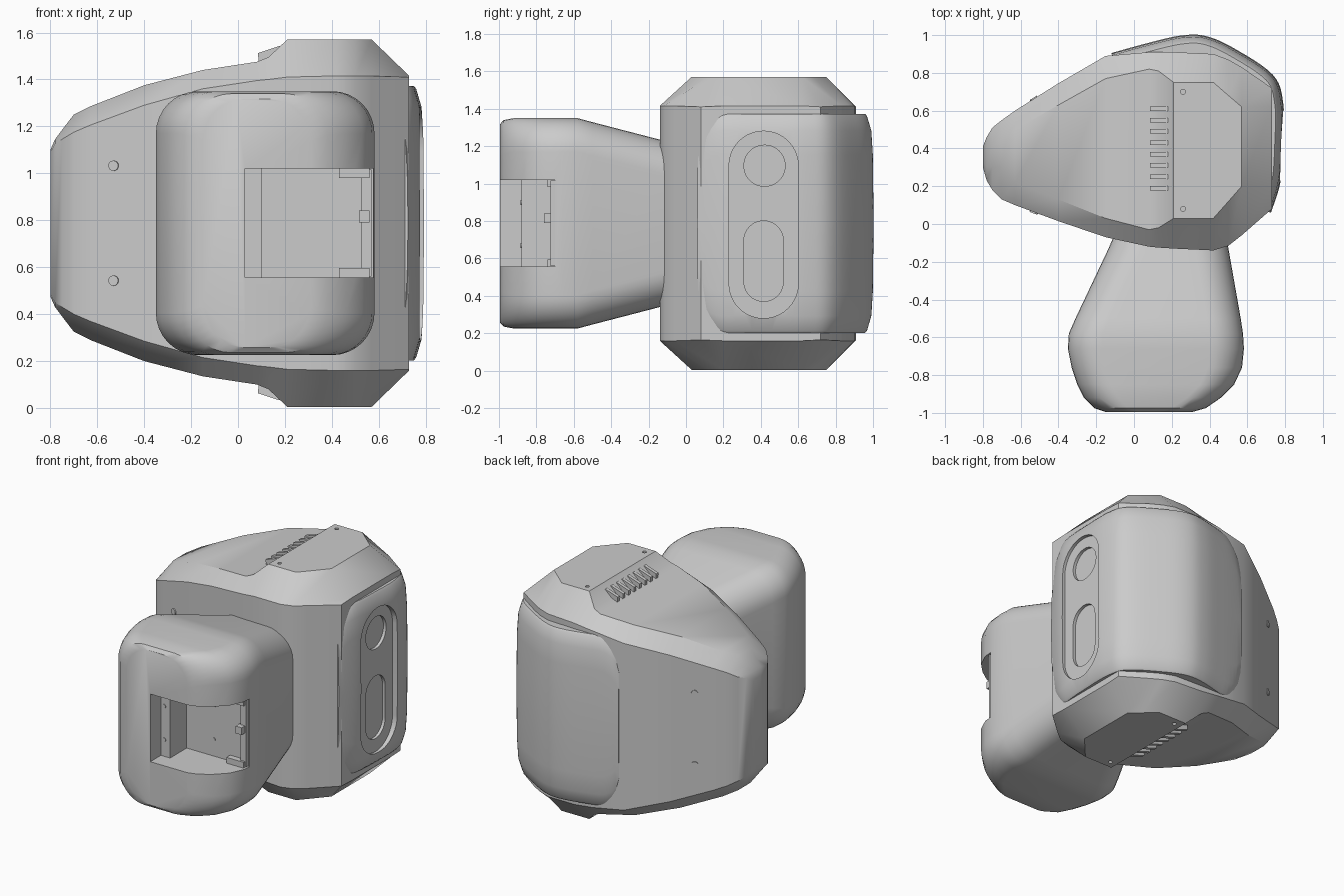
import bpy, bmesh, math
from mathutils import Vector

if "Cube" in bpy.data.objects:
    bpy.data.objects.remove(bpy.data.objects["Cube"], do_unlink=True)

MID = 0.787  # the model is mirrored above and below this height
grey = bpy.data.materials.new("light_grey")
grey.use_nodes = True
grey.diffuse_color = (0.6, 0.6, 0.6, 1)
grey.node_tree.nodes["Principled BSDF"].inputs["Base Color"].default_value = (0.6, 0.6, 0.6, 1)


def loft(name, rings):
    """Skin a row of equal rings and cap both ends."""
    bm = bmesh.new()
    rows = [[bm.verts.new(p) for p in ring] for ring in rings]
    n = len(rows[0])
    for a, b in zip(rows, rows[1:]):
        for i in range(n):
            j = (i + 1) % n
            bm.faces.new((a[i], a[j], b[j], b[i]))
    bm.faces.new(rows[0])
    bm.faces.new(rows[-1])
    bmesh.ops.recalc_face_normals(bm, faces=bm.faces)
    mesh = bpy.data.meshes.new(name)
    bm.to_mesh(mesh)
    bm.free()
    ob = bpy.data.objects.new(name, mesh)
    bpy.context.collection.objects.link(ob)
    mesh.materials.append(grey)
    return ob


def spline(points, steps):
    """Smooth curve through points of any dimension."""
    out = []
    for i in range(len(points) - 1):
        quad = [points[max(0, min(len(points) - 1, i + k))] for k in (-1, 0, 1, 2)]
        for s in range(steps):
            t = s / steps
            out.append([0.5 * (2 * b + (c - a) * t + (2 * a - 5 * b + 4 * c - d) * t * t
                               + (3 * b - a - 3 * c + d) * t ** 3) for a, b, c, d in zip(*quad)])
    return out + [list(points[-1])]


def rounded(u0, u1, v0, v1, r, seg=8):
    """Rounded rectangle outline."""
    pts = []
    corners = ((u1 - r, v1 - r), (u0 + r, v1 - r), (u0 + r, v0 + r), (u1 - r, v0 + r))
    for k, (cu, cv) in enumerate(corners):
        for s in range(seg + 1):
            a = math.pi / 2 * (k + s / seg)
            pts.append((cu + r * math.cos(a), cv + r * math.sin(a)))
    return pts


def box(name, x0, x1, y0, y1, z0, z1):
    return loft(name, [[(x, y0, z0), (x, y1, z0), (x, y1, z1), (x, y0, z1)] for x in (x0, x1)])


def pill(name, y0, y1, z0, z1, x0, x1):
    outline = rounded(y0, y1, z0, z1, (y1 - y0) / 2 - 0.001, 10)
    return loft(name, [[(x, y, z) for y, z in outline] for x in (x0, x1)])


def disc(name, centre, normal, r, depth):
    n = Vector(normal).normalized()
    rot = n.to_track_quat('Z', 'Y')
    ring = [(r * math.cos(a * math.pi / 8), r * math.sin(a * math.pi / 8)) for a in range(16)]
    return loft(name, [[Vector(centre) + rot @ Vector((u, v, w)) for u, v in ring]
                       for w in (-depth, depth)])


def cut(ob, cutter):
    mod = ob.modifiers.new("cut", 'BOOLEAN')
    mod.operation, mod.solver, mod.object = 'DIFFERENCE', 'EXACT', cutter
    bpy.context.view_layer.objects.active = ob
    bpy.ops.object.modifier_apply(modifier=mod.name)
    bpy.data.objects.remove(cutter, do_unlink=True)


def smooth(ob, angle):
    bpy.ops.object.select_all(action='DESELECT')
    ob.select_set(True)
    bpy.context.view_layer.objects.active = ob
    bpy.ops.object.shade_smooth_by_angle(angle=math.radians(angle))


# Body: x, wall front, wall back, top front, top back, wall height, top height
stations = [
    (-0.80, 0.30, 0.41, 0.33, 0.38, 1.09, 1.10),
    (-0.78, 0.23, 0.46, 0.30, 0.41, 1.125, 1.145),
    (-0.75, 0.18, 0.51, 0.30, 0.42, 1.145, 1.185),
    (-0.70, 0.13, 0.55, 0.30, 0.43, 1.175, 1.25),
    (-0.63, 0.10, 0.60, 0.22, 0.50, 1.205, 1.285),
    (-0.40, 0.015, 0.745, 0.13, 0.63, 1.29, 1.375),
    (-0.15, -0.07, 0.89, 0.03, 0.77, 1.36, 1.44),
    (0.08, -0.12, 0.91, -0.03, 0.82, 1.395, 1.475),
    (0.13, -0.125, 0.91, -0.02, 0.81, 1.40, 1.495),
    (0.21, -0.13, 0.91, 0.03, 0.75, 1.41, 1.57),
    (0.42, -0.14, 0.90, 0.03, 0.75, 1.415, 1.57),
    (0.50, -0.115, 0.87, 0.12, 0.68, 1.415, 1.57),
    (0.57, -0.06, 0.83, 0.20, 0.62, 1.415, 1.57),
    (0.73, 0.08, 0.72, 0.20, 0.62, 1.41, 1.415),
]
rings = []
for x, yf, yb, tf, tb, ze, zt in stations:
    upper = [(yf, ze), (tf, zt), (tb, zt), (yb, ze)]
    lower = [(y, 2 * MID - z) for y, z in reversed(upper)]
    rings.append([(x, y, z) for y, z in upper + lower])
body = loft("body", rings)
for z in (0, 2 * MID):
    for y in (0.08, 0.70):
        cut(body, disc("hole", (0.26, y, z), (0, 0, 1), 0.013, 0.03))
smooth(body, 33)

# Bulging cover wrapped around the side and the back
path = spline([(0.725, 0.06), (0.775, 0.22), (0.79, 0.42), (0.79, 0.64), (0.735, 0.79),
               (0.53, 0.93), (0.38, 0.995), (0.25, 0.998), (0.08, 0.96), (-0.12, 0.905)], 6)
path = [Vector(p) for p in path]
dist = [0]
for a, b in zip(path, path[1:]):
    dist.append(dist[-1] + (b - a).length)
rings = []
for i, p in enumerate(path):
    t = (path[min(i + 1, len(path) - 1)] - path[max(i - 1, 0)]).normalized()
    n = Vector((t.y, -t.x))
    r = 0.14
    d = min(dist[i], dist[-1] - dist[i], r)
    h = 0.585 - r + math.sqrt(r * r - (r - d) ** 2)
    half = [(-0.11, h), (-0.045, h), (-0.035, h - 0.012), (-0.012, h - 0.09), (-0.004, h - 0.22)]
    section = half + [(0, 0)] + [(o, -z) for o, z in reversed(half)]
    rings.append([(p.x + n.x * o, p.y + n.y * o, MID + z) for o, z in section])
cover = loft("wrap_cover", rings)
cut(cover, pill("slot", 0.23, 0.60, 0.28, 1.28, 0.755, 0.9))
cut(cover, pill("button_well", 0.31, 0.53, 0.985, 1.205, 0.735, 0.9))
cut(cover, pill("grip_well", 0.31, 0.52, 0.37, 0.80, 0.735, 0.9))
smooth(cover, 33)

# Front block: y, left, right, half height
rows = [(-0.995, -0.15, 0.31, 0.53), (-0.975, -0.21, 0.38, 0.552), (-0.92, -0.265, 0.46, 0.5625),
        (-0.85, -0.30, 0.53, 0.5625), (-0.76, -0.33, 0.572, 0.5625), (-0.66, -0.35, 0.582, 0.5625),
        (-0.58, -0.345, 0.577, 0.5625), (-0.50, -0.31, 0.565, 0.541), (-0.13, -0.135, 0.50, 0.445),
        (0.0, -0.08, 0.48, 0.41)]
block = loft("front_block", [[(x, y, z) for x, z in rounded(a, b, MID - h, MID + h, 0.18)]
                             for y, a, b, h in rows])
cut(block, box("pocket_front", 0.03, 0.8, -1.2, -0.88, 0.555, 1.02))
cut(block, box("pocket_deep", 0.10, 0.8, -1.2, -0.70, 0.555, 1.02))
smooth(block, 33)

# Pocket fittings
box("pocket_lip", 0.525, 0.57, -0.725, -0.69, 0.56, 1.015)
box("pocket_latch", 0.515, 0.56, -0.76, -0.70, 0.79, 0.84)
for z in (0.575, 1.0):
    box("pocket_corner_tab", 0.43, 0.56, -0.74, -0.69, z - 0.02, z + 0.02)
for x, y in ((0.055, -0.88), (0.305, -0.70)):
    for z in (0.67, 0.90):
        disc("pocket_screw", (x, y, z), (0, 1, 0), 0.013, 0.004)

# Vent fins and wall screws, above and below
for side in (-1, 1):
    for k in range(8):
        y = 0.19 + k * 0.06
        loft("vent_fin", [[(x, y + w, MID + side * h) for x, h in
                           ((0.09, 0.66), (0.085, 0.725), (0.175, 0.755), (0.21, 0.755), (0.21, 0.66))]
                          for w in (-0.012, 0.012)])
    z = MID + side * 0.245
    disc("front_wall_screw", (-0.53, 0.062, z), (-0.35, -0.94, 0), 0.022, 0.006)
    disc("back_wall_screw", (-0.53, 0.663, z), (-0.53, 0.85, 0), 0.022, 0.006)
